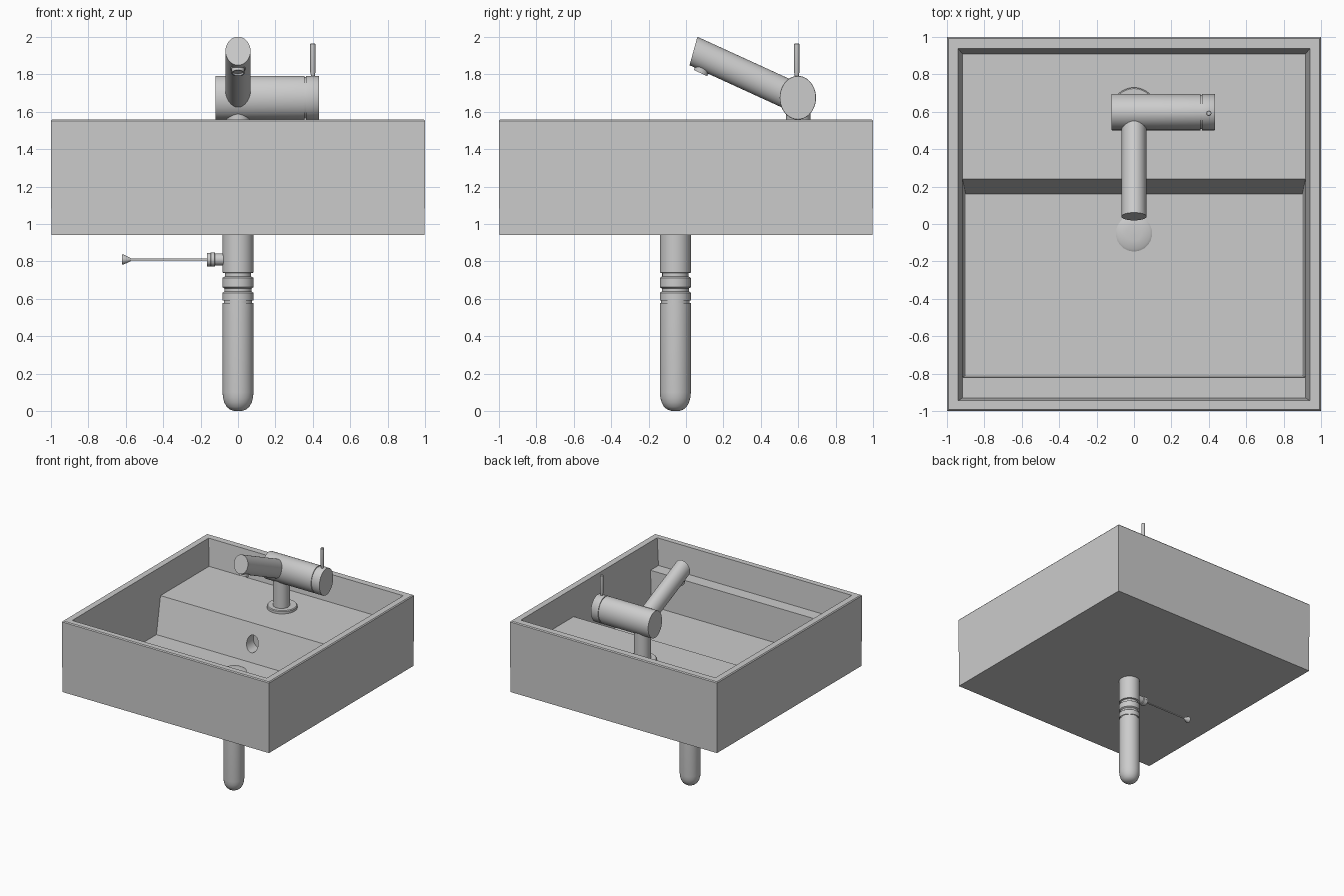
import bpy, bmesh, math
from mathutils import Vector

if "Cube" in bpy.data.objects:
    bpy.data.objects.remove(bpy.data.objects["Cube"])

PIPE_Y = -0.057


def finish(name, bm, smooth=True):
    bmesh.ops.recalc_face_normals(bm, faces=bm.faces)
    me = bpy.data.meshes.new(name)
    bm.to_mesh(me)
    bm.free()
    if smooth:
        me.shade_smooth()
        me.set_sharp_from_angle(angle=math.radians(35))
    ob = bpy.data.objects.new(name, me)
    bpy.context.collection.objects.link(ob)
    return ob


def tube(name, start, axis, u, v, profile, n=32):
    """Loft elliptical rings (distance along axis, radius factor), capped."""
    start, axis, u, v = map(Vector, (start, axis, u, v))
    bm = bmesh.new()
    rings = []
    for d, r in profile:
        rings.append([bm.verts.new(start + axis * d + r * (
            u * math.cos(2 * math.pi * i / n) + v * math.sin(2 * math.pi * i / n)))
            for i in range(n)])
    for a, b in zip(rings, rings[1:]):
        for i in range(n):
            j = (i + 1) % n
            bm.faces.new((a[i], a[j], b[j], b[i]))
    bm.faces.new(rings[0])
    bm.faces.new(rings[-1])
    return finish(name, bm)


X, Y, Z = (1, 0, 0), (0, 1, 0), (0, 0, 1)

# Basin: outer box rings, then a stepped inner profile spanned across x
bm = bmesh.new()


def rect(hx, y0, y1, z):
    return [bm.verts.new((x, y, z)) for x, y in
            ((-hx, y0), (hx, y0), (hx, y1), (-hx, y1))]


loops = [rect(0.998, -0.998, 0.998, 0.94), rect(1, -1, 1, 1.552),
         rect(0.993, -0.993, 0.993, 1.56), rect(0.94, -0.945, 0.937, 1.56)]
bm.faces.new(loops[0])
for a, b in zip(loops, loops[1:]):
    for i in range(4):
        j = (i + 1) % 4
        bm.faces.new((a[i], a[j], b[j], b[i]))
rim = loops[-1]
profile = [(-0.93, 1.33, 0.917), (-0.82, 1.33, 0.917), (-0.81, 1.025, 0.9),
           (0.16, 1.025, 0.9), (0.24, 1.33, 0.917), (0.91, 1.33, 0.917)]
left = [rim[0]] + [bm.verts.new((-h, y, z)) for y, z, h in profile] + [rim[3]]
right = [rim[1]] + [bm.verts.new((h, y, z)) for y, z, h in profile] + [rim[2]]
for i in range(7):
    bm.faces.new((left[i], left[i + 1], right[i + 1], right[i]))
for s in (left, right):
    bm.faces.new((s[0], s[1], s[2], s[5], s[6], s[7]))
    bm.faces.new(s[2:6])
basin = finish("basin", bm, smooth=False)

# Overflow hole in the front of the tap deck
cutter = tube("overflow_cutter", (0, 0.1, 1.17), Y, (0.055, 0, 0), (0, 0, 0.07),
              [(0, 1), (0.19, 1)])
cutter.hide_render = True
cutter.display_type = 'WIRE'
mod = basin.modifiers.new("overflow", 'BOOLEAN')
mod.operation = 'DIFFERENCE'
mod.solver = 'EXACT'
mod.object = cutter

# Drain plug
tube("drain_plug", (0, -0.05, 1.02), Z, X, Y,
     [(0, 0.097), (0.012, 0.097), (0.019, 0.085), (0.023, 0.04), (0.024, 0.004)])

# Waste pipe with grooved collars and rounded bottom
tube("waste_pipe", (0, PIPE_Y, 0), Z, X, Y,
     [(0, 0.02), (0.008, 0.043), (0.022, 0.06), (0.045, 0.073), (0.07, 0.08),
      (0.1, 0.083), (0.578, 0.083), (0.578, 0.076), (0.59, 0.076), (0.59, 0.083),
      (0.632, 0.083), (0.64, 0.072), (0.655, 0.072), (0.662, 0.083),
      (0.712, 0.083), (0.72, 0.07), (0.737, 0.07), (0.74, 0.083), (0.95, 0.083)])

# Drain lever
tube("drain_lever", (0, PIPE_Y, 0.81), (-1, 0, 0), Y, Z,
     [(0.07, 0.032), (0.122, 0.032), (0.125, 0.038), (0.145, 0.038),
      (0.147, 0.036), (0.165, 0.036), (0.165, 0.006), (0.57, 0.006),
      (0.575, 0.009), (0.61, 0.026), (0.62, 0.026)], 20)

# Tap base flange and stem
tube("tap_flange", (0, 0.61, 1.32), Z, X, Y,
     [(0, 0.12), (0.03, 0.12), (0.036, 0.114), (0.036, 0.05)])
tube("tap_stem", (0, 0.6, 1.33), Z, X, Y, [(0, 0.066), (0.27, 0.066)])

# Tap body with a groove for the turning end
tube("tap_body", (0, 0.598, 1.675), X, (0, 0.097, 0), (0, 0, 0.117),
     [(-0.12, 0.99), (-0.118, 1), (0.355, 1), (0.355, 0.94), (0.363, 0.94),
      (0.363, 1), (0.431, 1), (0.434, 0.985)], 40)

# Spout and aerator
tube("spout", (0, 0.04, 1.925), (0, 0.54, -0.247), (0.067, 0, 0), (0, 0.021, 0.076),
     [(0, 1), (1, 1)])
tube("aerator", (0, 0.092, 1.86), (0, -0.25, -0.97), (0.039, 0, 0), (0, 0.039, -0.018),
     [(0, 1), (0.035, 1), (0.035, 0.92), (0.055, 0.92), (0.055, 0.75), (0.045, 0.75)], 24)

# Handle pin
tube("handle_pin", (0.4, 0.592, 1.75), Z, X, Y,
     [(0, 0.011), (0.05, 0.011), (0.06, 0.014), (0.212, 0.014), (0.216, 0.011)], 16)
